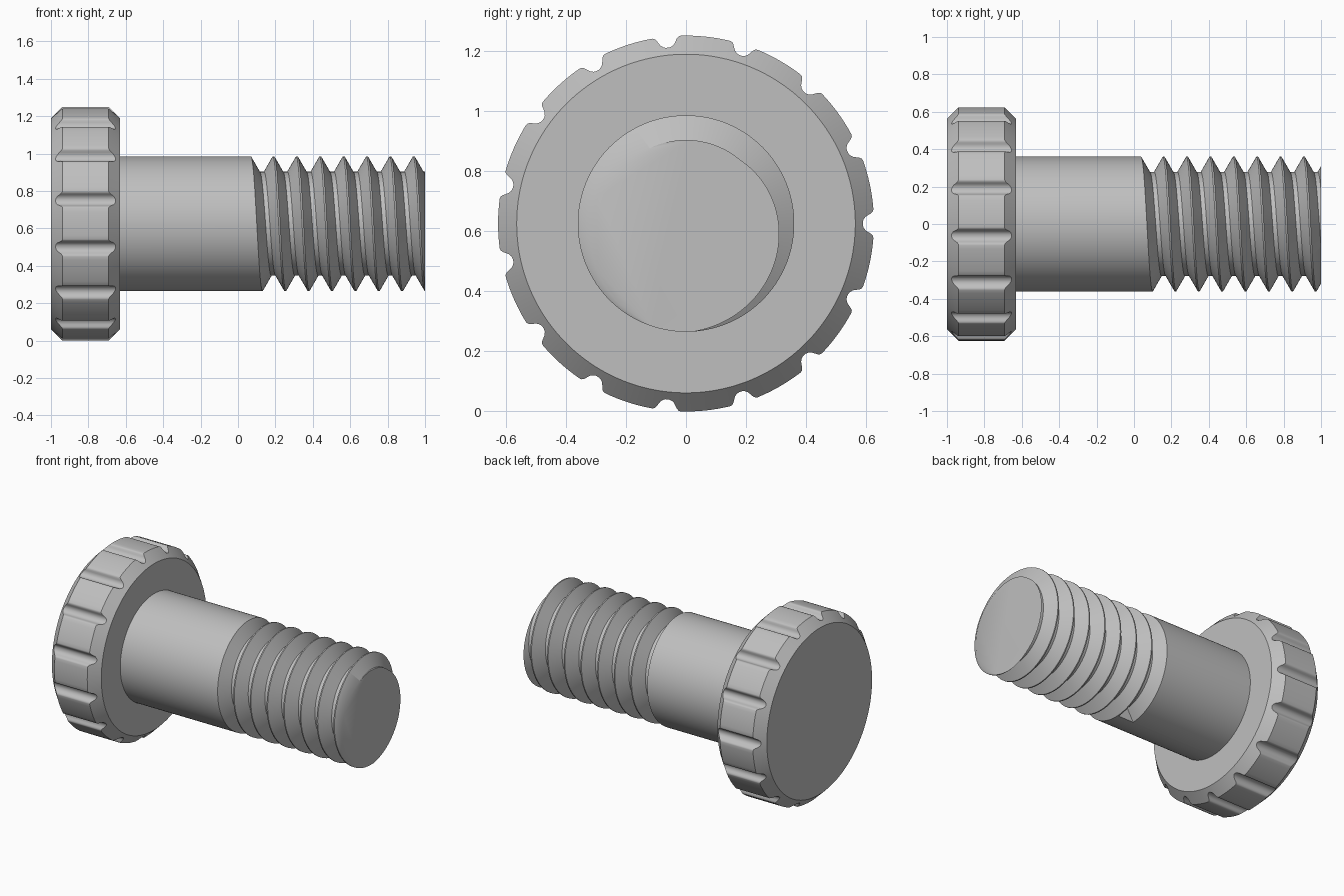
import bpy, bmesh, math

cube = bpy.data.objects.get("Cube")
if cube:
    bpy.data.objects.remove(cube)

AXIS_Z = 0.625
HEAD_R, CHAMFER = 0.625, 0.062
HEAD_X0, HEAD_X1 = -1.0, -0.63
SHANK_R, ROOT_R = 0.36, 0.278
PITCH, FIRST_CREST = 0.125, 0.065
NOTCHES = 15

steel = bpy.data.materials.new("plain grey")
steel.use_nodes = True
grey = (0.52, 0.52, 0.52, 1)
steel.diffuse_color = grey
steel.node_tree.nodes["Principled BSDF"].inputs["Base Color"].default_value = grey


def finish(bm, name, angle):
    bmesh.ops.recalc_face_normals(bm, faces=bm.faces)
    mesh = bpy.data.meshes.new(name)
    bm.to_mesh(mesh)
    bm.free()
    mesh.materials.append(steel)
    obj = bpy.data.objects.new(name, mesh)
    bpy.context.collection.objects.link(obj)
    bpy.ops.object.select_all(action='DESELECT')
    obj.select_set(True)
    bpy.context.view_layer.objects.active = obj
    bpy.ops.object.shade_smooth_by_angle(angle=math.radians(angle))


def skin(bm, columns):
    """Join neighbouring columns of vertices with quads."""
    for a, b in zip(columns, columns[1:]):
        for i in range(len(a) - 1):
            bm.faces.new((a[i], a[i + 1], b[i + 1], b[i]))


# Knob head: chamfered disc with rounded grip notches around the rim
groove = [(0.048, 0), (0.041, 0.002), (0.035, 0.008), (0.030, 0.017),
          (0.024, 0.027), (0.015, 0.034), (0.006, 0.037)]
step = math.tau / NOTCHES
rim = []
for n in range(NOTCHES):
    a = n * step
    rim += [(a - s / HEAD_R, HEAD_R - d) for s, d in groove]
    rim += [(a + s / HEAD_R, HEAD_R - d) for s, d in reversed(groove)]
    edge = groove[0][0] / HEAD_R
    rim += [(a + edge + (step - 2 * edge) * i / 8, HEAD_R) for i in range(1, 8)]

bm = bmesh.new()
face_r = HEAD_R - CHAMFER
columns = []
for a, r in rim:
    inset = r - face_r
    stations = [(HEAD_X0, face_r), (HEAD_X0 + inset, r),
                (HEAD_X1 - inset, r), (HEAD_X1, face_r)]
    columns.append([bm.verts.new((x, q * math.cos(a), AXIS_Z + q * math.sin(a)))
                    for x, q in stations])
skin(bm, columns + columns[:1])
for end in (0, -1):
    bm.faces.new([c[end] for c in columns])
finish(bm, "knob_head", 40)

# Shank with a helical thread, swept as one skin that climbs a pitch per turn
SIDES, TURNS = 128, 9
tooth = [(0.004, SHANK_R), (0.051, ROOT_R), (0.074, ROOT_R), (0.121, SHANK_R)]
bm = bmesh.new()
columns = []
for j in range(SIDES + 1):
    t = -math.pi + math.tau * j / SIDES
    start = FIRST_CREST + PITCH * t / math.tau
    points = [(HEAD_X1 - 0.05, SHANK_R)]
    points += [(start + PITCH * k + dx, r) for k in range(TURNS) for dx, r in tooth]
    columns.append([bm.verts.new((x, -r * math.sin(t), AXIS_Z + r * math.cos(t)))
                    for x, r in points])
skin(bm, columns)
# Flat wall where the thread starts
bm.faces.new(columns[0][1:len(tooth) + 2])
bmesh.ops.remove_doubles(bm, verts=bm.verts, dist=0.0002)
# Square off the tip
cut = bmesh.ops.bisect_plane(bm, geom=bm.verts[:] + bm.edges[:] + bm.faces[:],
                             plane_co=(1, 0, 0), plane_no=(1, 0, 0), clear_outer=True)
tip = [e for e in cut["geom_cut"] if isinstance(e, bmesh.types.BMEdge)]
bmesh.ops.edgeloop_fill(bm, edges=tip)
finish(bm, "threaded_shank", 30)
